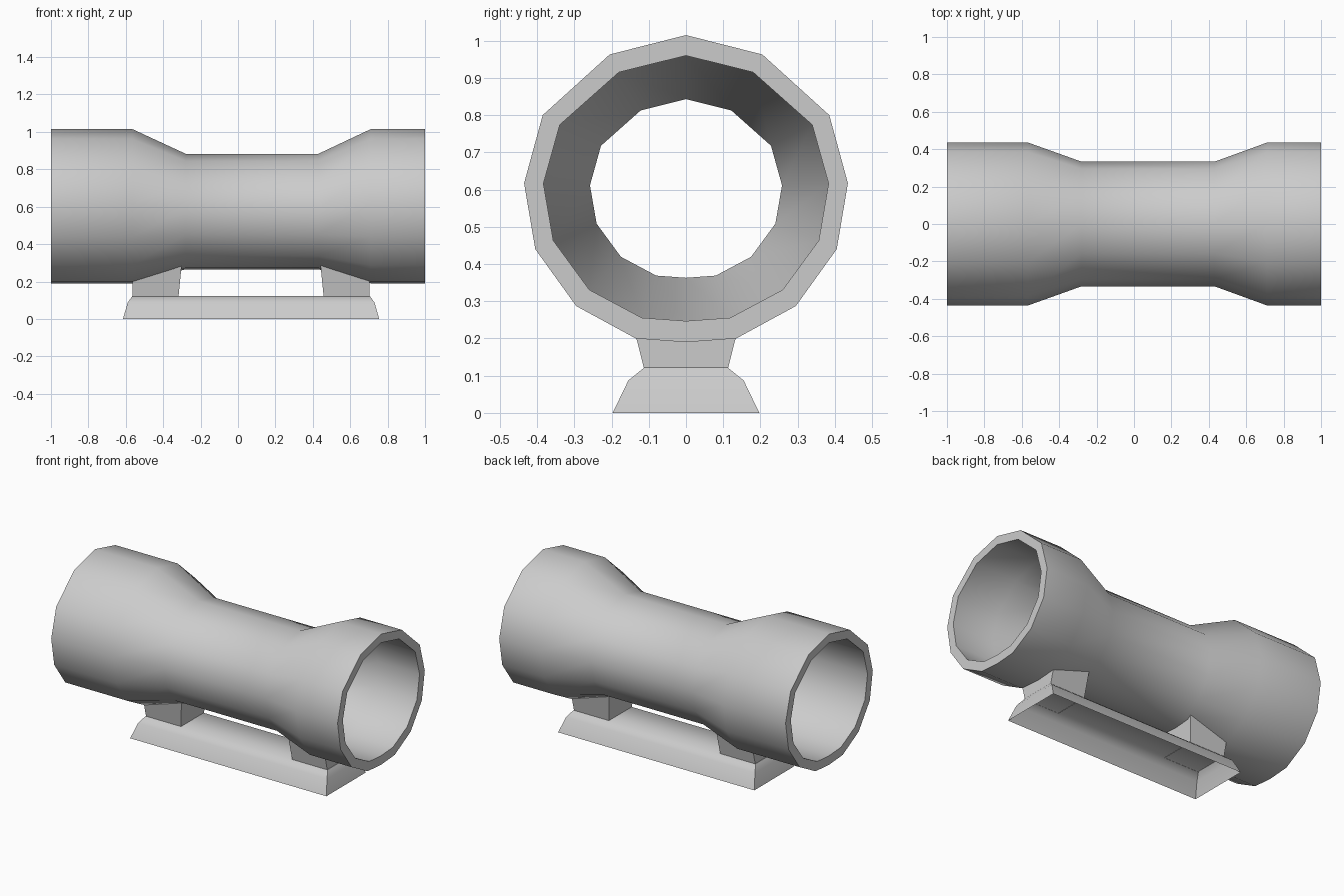
import bpy, bmesh, math

if "Cube" in bpy.data.objects:
    bpy.data.objects.remove(bpy.data.objects["Cube"])

# Half cross-section of the wide tube end (y, z), top to bottom
HALF = [(0, 1.015), (0.205, 0.963), (0.385, 0.80), (0.435, 0.617),
        (0.405, 0.44), (0.295, 0.287), (0.135, 0.20), (0, 0.19)]
SECTION = HALF + [(-y, z) for y, z in HALF[-2:0:-1]]
MID = 0.6025


def finish(name, bm):
    bmesh.ops.recalc_face_normals(bm, faces=bm.faces)
    mesh = bpy.data.meshes.new(name)
    bm.to_mesh(mesh)
    bm.free()
    obj = bpy.data.objects.new(name, mesh)
    bpy.context.collection.objects.link(obj)
    bpy.ops.object.select_all(action='DESELECT')
    obj.select_set(True)
    bpy.context.view_layer.objects.active = obj
    bpy.ops.object.shade_smooth_by_angle(angle=math.radians(50))
    return obj


def loft(bm, rings, closed=False):
    loops = [[bm.verts.new(p) for p in ring] for ring in rings]
    pairs = list(zip(loops, loops[1:]))
    if closed:
        pairs.append((loops[-1], loops[0]))
    for a, b in pairs:
        n = len(a)
        for i in range(n):
            j = (i + 1) % n
            bm.faces.new((a[i], a[j], b[j], b[i]))
    return loops


def tube_ring(x, half_width, top, bottom):
    s, h, c = half_width / 0.435, (top - bottom) / 0.825, (top + bottom) / 2
    return [(x, y * s, c + (z - MID) * h) for y, z in SECTION]


def rect(x0, x1, w, z0, z1=None):
    z1 = z0 if z1 is None else z1
    return [(x0, -w, z0), (x1, -w, z1), (x1, w, z1), (x0, w, z0)]


# Hollow tube: outer skin left to right, then inner skin back again
wide, neck = (0.435, 1.015, 0.19), (0.333, 0.883, 0.265)
bore, throat = (0.383, 0.96, 0.247), (0.258, 0.843, 0.363)
stations = [-1, -0.565, -0.28, 0.43, 0.71, 1]


def skin(end, middle):
    shapes = [end, end, middle, middle, end, end]
    return [tube_ring(x, *s) for x, s in zip(stations, shapes)]


bm = bmesh.new()
loft(bm, skin(wide, neck) + skin(bore, throat)[::-1], closed=True)
finish("tube", bm)

# Mounting rail: flared shell, open underneath
bm = bmesh.new()
loops = loft(bm, [rect(-0.615, 0.755, 0.197, 0),
                  rect(-0.59, 0.73, 0.155, 0.087),
                  rect(-0.565, 0.705, 0.112, 0.122)])
bm.faces.new(loops[-1])
finish("mount_rail", bm)

# Two legs joining rail and tube, mirrored about the rail centre
CENTRE = 0.07
for name, side in (("left_leg", -1), ("right_leg", 1)):
    bm = bmesh.new()
    outer, inner_low, inner_top = (CENTRE + side * d for d in (0.633, 0.388, 0.37))
    loops = loft(bm, [rect(outer, inner_low, 0.113, 0.12),
                      rect(outer, inner_top, 0.137, 0.215, 0.30)])
    bm.faces.new(loops[-1])
    finish(name, bm)
